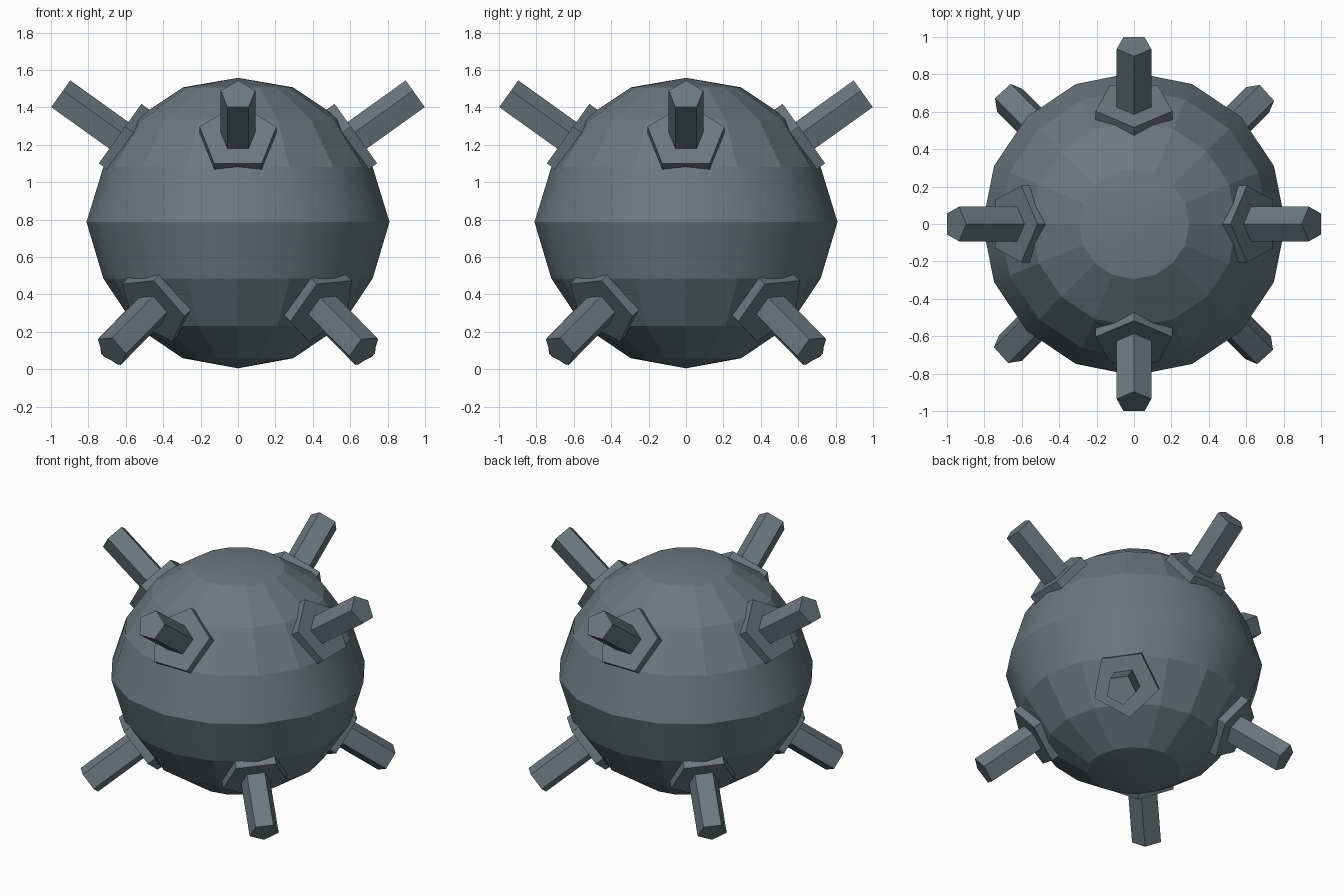
import bpy, bmesh, math
from mathutils import Vector

if "Cube" in bpy.data.objects:
    bpy.data.objects.remove(bpy.data.objects["Cube"])

CENTER = Vector((0, 0, 0.783))
TILT = math.radians(35.6)

steel = bpy.data.materials.new("slate grey")
steel.diffuse_color = (0.15, 0.19, 0.205, 1)
steel.use_nodes = True
steel.node_tree.nodes["Principled BSDF"].inputs["Base Color"].default_value = steel.diffuse_color


def make_object(name, bm):
    bmesh.ops.recalc_face_normals(bm, faces=bm.faces)
    mesh = bpy.data.meshes.new(name)
    bm.to_mesh(mesh)
    bm.free()
    mesh.materials.append(steel)
    obj = bpy.data.objects.new(name, mesh)
    bpy.context.collection.objects.link(obj)
    return obj


# Round shell: 16-sided lathe with a raised seam at the equator
def make_shell():
    half = [(0.295, 0.724), (0.55, 0.553), (0.72, 0.298)]
    profile = half + [(0.81, 0.004)] + [(r, -z) for r, z in reversed(half)]
    bm = bmesh.new()
    rings = []
    for r, z in profile:
        rings.append([bm.verts.new(CENTER + Vector((r * math.cos(a), r * math.sin(a), z)))
                      for a in (math.tau * i / 16 for i in range(16))])
    for k in range(len(rings) - 1):
        for i in range(16):
            j = (i + 1) % 16
            f = bm.faces.new((rings[k][i], rings[k][j], rings[k + 1][j], rings[k + 1][i]))
            f.smooth = k in (2, 3)          # soft bands either side of the seam
    for ring, z in ((rings[0], 0.775), (rings[-1], -0.778)):
        pole = bm.verts.new(CENTER + Vector((0, 0, z)))
        for i in range(16):
            bm.faces.new((ring[i], ring[(i + 1) % 16], pole)).smooth = True
    for ring in (rings[0], rings[3], rings[-1]):
        for i in range(16):
            bm.edges.get((ring[i], ring[(i + 1) % 16])).smooth = False
    make_object("shell", bm)


# Five-sided prism along a direction from the centre
def add_prism(bm, axis, up, side, radius, near, far, roll):
    ends = []
    for d in (near, far):
        ends.append([bm.verts.new(CENTER + axis * d + radius * (up * math.cos(p) + side * math.sin(p)))
                     for p in (roll + math.tau * i / 5 for i in range(5))])
    a, b = ends
    bm.faces.new(a)
    bm.faces.new(b)
    for i in range(5):
        j = (i + 1) % 5
        bm.faces.new((a[i], a[j], b[j], b[i]))


# Horn rod and its mounting flange
def make_horn(label, azimuth, tilt, roll):
    out = Vector((math.cos(azimuth), math.sin(azimuth), 0))
    axis = out * math.cos(tilt) + Vector((0, 0, math.sin(tilt)))
    side = Vector((-out.y, out.x, 0))
    up = axis.cross(side)
    for part, radius, near, far in (("flange", 0.216, 0.68, 0.79), ("horn", 0.097, 0.7, 1.172)):
        bm = bmesh.new()
        add_prism(bm, axis, up, side, radius, near, far, roll)
        make_object(f"{label}_{part}", bm)


make_shell()
for n in range(4):
    make_horn(f"upper_{n + 1}", n * math.pi / 2, TILT, 0)
    make_horn(f"lower_{n + 1}", (n + 0.5) * math.pi / 2, -TILT, math.pi - math.radians(5))
